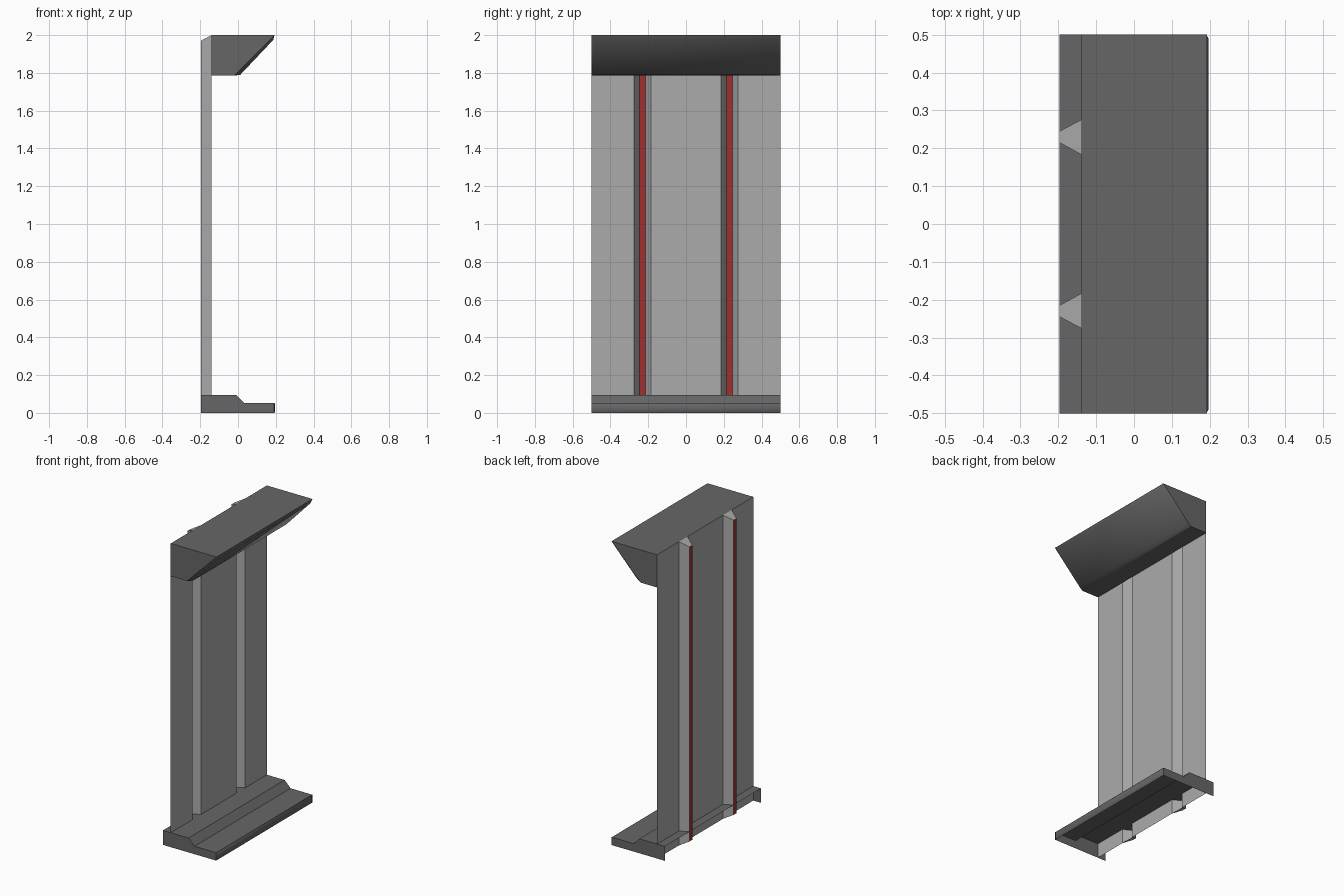
import bpy, bmesh

if "Cube" in bpy.data.objects:
    bpy.data.objects.remove(bpy.data.objects["Cube"])


def material(name, rgb):
    m = bpy.data.materials.new(name)
    m.diffuse_color = (*rgb, 1)
    m.use_nodes = True
    m.node_tree.nodes["Principled BSDF"].inputs["Base Color"].default_value = m.diffuse_color
    return m


red = material("red_strip", (0.35, 0.03, 0.03))
grey = material("wall_grey", (0.41, 0.41, 0.41))
dark = material("dark_grey", (0.134, 0.134, 0.134))


def finish(name, bm, mat, smooth=False):
    bmesh.ops.remove_doubles(bm, verts=bm.verts, dist=0.0005)
    bmesh.ops.recalc_face_normals(bm, faces=bm.faces)
    me = bpy.data.meshes.new(name)
    bm.to_mesh(me)
    bm.free()
    ob = bpy.data.objects.new(name, me)
    bpy.context.collection.objects.link(ob)
    me.materials.append(mat)
    if smooth:
        me.shade_smooth()
    return ob


def face(bm, pts):
    return bm.faces.new([bm.verts.new(p) for p in pts])


def strip(bm, profile, half=0.5):
    """Sweep an open xz profile along y."""
    for (x0, z0), (x1, z1) in zip(profile, profile[1:]):
        face(bm, [(x0, -half, z0), (x1, -half, z1), (x1, half, z1), (x0, half, z0)])


def ends(bm, profile):
    for y in (-0.5, 0.5):
        face(bm, [(x, y, z) for x, z in profile])


def bulged_face(name, a, b, a2, b2, inset):
    """Raised panel a2-b2, softly shaded, with a thin bevel around the edge a-b."""
    bm = bmesh.new()
    for s in (-1, 1):
        face(bm, [(a[0], s * .5, a[1]), (b[0], s * .5, b[1]),
                  (b2[0], s * (.5 - inset), b2[1]), (a2[0], s * (.5 - inset), a2[1])])
    for p, q in ((a, a2), (b, b2)):
        face(bm, [(p[0], -.5, p[1]), (p[0], .5, p[1]),
                  (q[0], .5 - inset, q[1]), (q[0], inset - .5, q[1])])
    strip(bm, [a2, b2], .5 - inset)
    finish(name, bm, dark, smooth=True)


WALL, BACK = -0.14, -0.197
TOP, RIB_TOP, RIB_LOW = 2.0, 1.97, 0.03

# Flat wall sheet, split around the two channels
bm = bmesh.new()
for y0, y1 in ((-.5, -.275), (-.184, .184), (.275, .5)):
    face(bm, [(WALL, y0, 0), (WALL, y1, 0), (WALL, y1, TOP), (WALL, y0, TOP)])
finish("wall_panel", bm, grey)

# Trapezoid channels folded out to the rear, sloped at both ends,
# with a red strip along the bottom of each
for side, s in (("left", -1), ("right", 1)):
    bm = bmesh.new()
    for yw, yn in ((.184, .215), (.275, .245)):
        face(bm, [(WALL, s * yw, 0), (BACK, s * yn, RIB_LOW),
                  (BACK, s * yn, RIB_TOP), (WALL, s * yw, TOP)])
    for zw, zn in ((0, RIB_LOW), (TOP, RIB_TOP)):
        face(bm, [(WALL, s * .184, zw), (BACK, s * .215, zn),
                  (BACK, s * .245, zn), (WALL, s * .275, zw)])
    finish("channel_" + side, bm, grey)
    bm = bmesh.new()
    face(bm, [(BACK, s * .215, RIB_LOW), (BACK, s * .245, RIB_LOW),
              (BACK, s * .245, RIB_TOP), (BACK, s * .215, RIB_TOP)])
    finish("red_strip_" + side, bm, red)

# Overhanging top cap with a beveled sloping front
lip, heel = (.193, 2.0), (-.02, 1.785)
bm = bmesh.new()
strip(bm, [(WALL, TOP), lip])
strip(bm, [heel, (WALL, 1.785)])
ends(bm, [(WALL, TOP), lip, heel, (WALL, 1.785)])
finish("top_cap", bm, dark)
bulged_face("cap_slope", lip, heel, (.187, 1.975), (.012, 1.79), .015)

# Stepped base, open underneath and at the rear
step = [(BACK, .095), (-.01, .095), (.033, .052), (.191, .052)]
bm = bmesh.new()
strip(bm, step)
ends(bm, step + [(.191, 0), (BACK, 0)])
finish("base", bm, dark)
bulged_face("base_front", (.191, .052), (.191, 0), (.197, .046), (.197, .005), .01)
